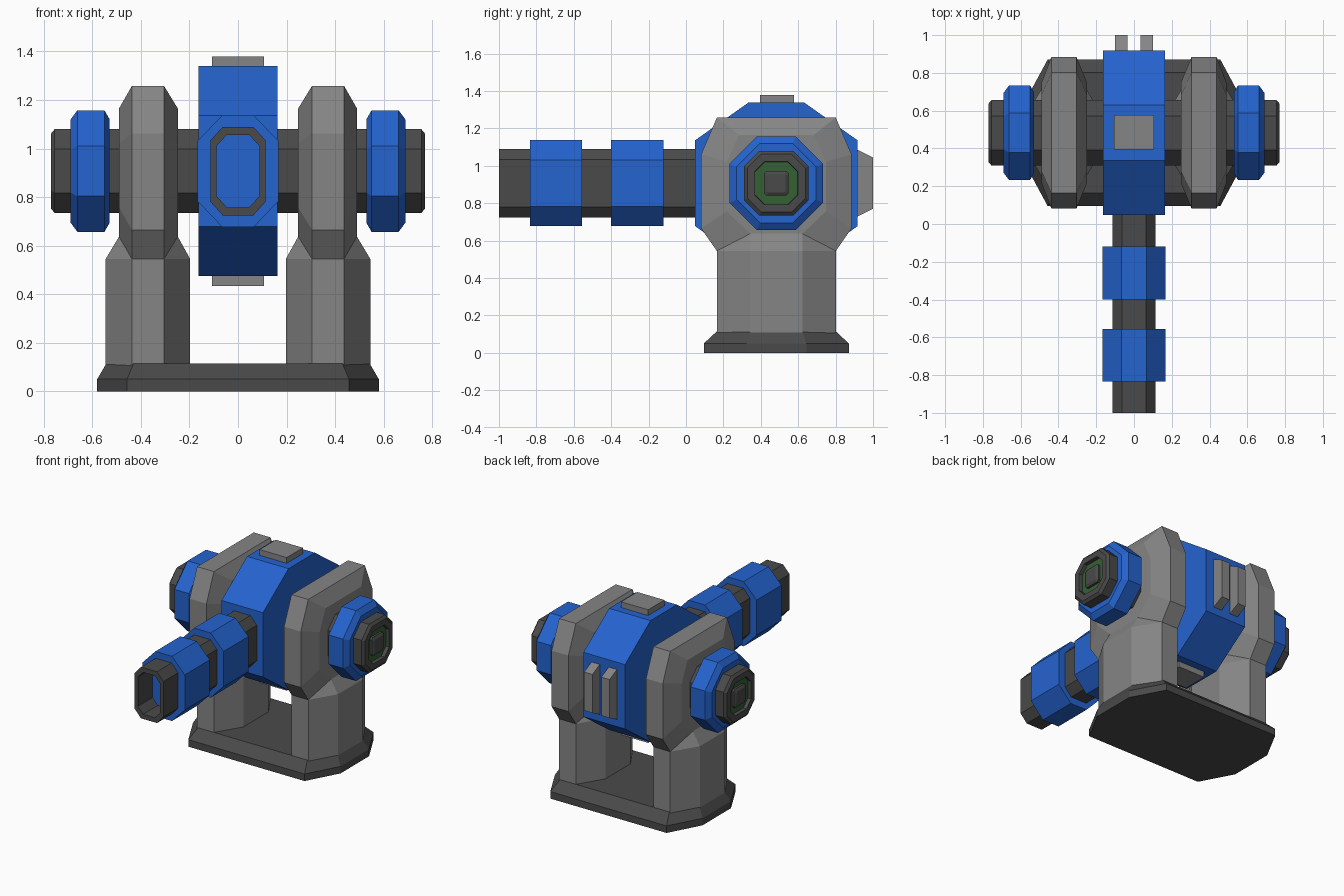
import bpy, bmesh

if "Cube" in bpy.data.objects:
    bpy.data.objects.remove(bpy.data.objects["Cube"])

CY, CZ = 0.483, 0.907      # pivot axis centre


def material(name, rgb):
    m = bpy.data.materials.new(name)
    m.diffuse_color = (*rgb, 1)
    m.use_nodes = True
    m.node_tree.nodes["Principled BSDF"].inputs["Base Color"].default_value = m.diffuse_color
    return m


BLUE = material("blue paint", (0.018, 0.125, 0.62))
GREY = material("mid grey metal", (0.235, 0.235, 0.235))
DARK = material("dark grey metal", (0.068, 0.068, 0.068))
GREEN = material("dark green lens", (0.035, 0.115, 0.035))


def finish(name, bm, mats, mirror=False):
    bmesh.ops.recalc_face_normals(bm, faces=bm.faces[:])
    me = bpy.data.meshes.new(name)
    bm.to_mesh(me)
    bm.free()
    for m in mats:
        me.materials.append(m)
    ob = bpy.data.objects.new(name, me)
    bpy.context.collection.objects.link(ob)
    if mirror:
        mod = ob.modifiers.new("mirror", 'MIRROR')
        mod.use_mirror_merge = False
    return ob


def octagon(a, b, ca, cb):
    """Half sizes a, b; flat-side half lengths ca (on the b sides), cb (on the a sides)."""
    return [(a, -cb), (a, cb), (ca, b), (-ca, b), (-a, cb), (-a, -cb), (-ca, -b), (ca, -b)]


def regular(r, k=0.414):
    return octagon(r, r, r * k, r * k)


def place(axis, t, u, v):
    """Section point (u, v) at station t on an axis."""
    if axis == 'X':
        return (t, CY + u, CZ + v)
    if axis == 'Y':
        return (u, t, CZ + v)
    return (u, CY + v, t)


def loft(name, axis, rings, mats, mirror=False, seg_mat=None, dx=0):
    """Skin a list of (station, section) rings and cap both ends."""
    bm = bmesh.new()
    loops = []
    for t, sec in rings:
        loops.append([bm.verts.new(place(axis, t, u + dx, v)) for u, v in sec])
    n = len(loops[0])
    for s in range(len(loops) - 1):
        for i in range(n):
            j = (i + 1) % n
            bm.faces.new((loops[s][i], loops[s][j], loops[s + 1][j], loops[s + 1][i]))
    caps = [bm.faces.new(loops[0]), bm.faces.new(loops[-1])]
    for c in caps:
        c.material_index = seg_mat or 0
    return finish(name, bm, mats, mirror)


# Base plate with sloped rim
loft("base_plate", 'Z', [(0, octagon(0.58, 0.388, 0.457, 0.16)),
                         (0.05, octagon(0.58, 0.388, 0.457, 0.16)),
                         (0.115, octagon(0.542, 0.318, 0.43, 0.14))], [DARK])

# Support legs: octagonal columns with tapered shoulders
bm = bmesh.new()
for z in (0.10, 0.545):
    for u, v in octagon(0.174, 0.318, 0.066, 0.14):
        bm.verts.new((0.371 + u, CY + v, z))
for x in (0.248, 0.49):
    for y in (-0.14, 0.14):
        bm.verts.new((x, CY + y, 0.637))
bmesh.ops.convex_hull(bm, input=bm.verts[:])
finish("support_leg", bm, [GREY], True)

# Yoke heads: bevelled eight-sided slabs
outer = [(-0.318, 0.351), (0.318, 0.351), (0.402, 0.155), (0.402, -0.242),
         (0.318, -0.362), (-0.318, -0.362), (-0.402, -0.242), (-0.402, 0.155)]
inner = [(-0.2, 0.258), (0.2, 0.258), (0.265, 0.115), (0.265, -0.15),
         (0.14, -0.27), (-0.14, -0.27), (-0.265, -0.15), (-0.265, 0.115)]
loft("yoke_head", 'X', [(0.248, inner), (0.305, outer), (0.437, outer), (0.49, inner)],
     [GREY], True)

# Axle with recessed green ends
half = [(0.755, regular(0.173, 0.52)), (0.77, regular(0.155, 0.52)),
        (0.77, regular(0.115, 0.55)), (0.745, regular(0.113, 0.55))]
loft("axle", 'X', [(-x, s) for x, s in reversed(half)] + half, [DARK, GREEN], seg_mat=1)
loft("axle_plug", 'X', [(0.74, regular(0.066, 0.8)), (0.76, regular(0.066, 0.8)),
                        (0.77, regular(0.05, 0.85))], [DARK], True)

# Blue side discs
loft("side_disc", 'X', [(0.53, regular(0.215)), (0.55, regular(0.25)),
                        (0.662, regular(0.25)), (0.69, regular(0.212))], [BLUE], True)

# Central body
body = octagon(0.435, 0.432, 0.148, 0.229)
loft("central_body", 'X', [(-0.163, body), (0.163, body)], [BLUE])

# Plates on top and bottom of the body
plate = octagon(0.107, 0.091, 0.107, 0.091)
for name, z0, z1 in (("top_plate", 1.32, 1.38), ("bottom_plate", 0.434, 0.49)):
    bm = bmesh.new()
    bmesh.ops.create_cube(bm, size=1)
    for v in bm.verts:
        v.co = (v.co.x * 0.213, CY + 0.003 + v.co.y * 0.182, z0 if v.co.z < 0 else z1)
    finish(name, bm, [GREY])

# Rear fins
bm = bmesh.new()
for x in (0.035, 0.1):
    for y, z in ((0.9, 0.73), (0.92, 0.73), (1.0, 0.77), (1.0, 1.044), (0.92, 1.084), (0.9, 1.084)):
        bm.verts.new((x, y, z))
bmesh.ops.convex_hull(bm, input=bm.verts[:])
finish("rear_fin", bm, [GREY], True)

# Hollow barrel
tube = octagon(0.114, 0.182, 0.063, 0.126)
bore = octagon(0.088, 0.149, 0.046, 0.104)
loft("barrel", 'Y', [(0.08, tube), (-1.0, tube), (-1.0, bore), (-0.65, bore)], [DARK])

# Blue barrel bands
band = octagon(0.166, 0.23, 0.065, 0.125)
for name, y0, y1 in (("front_band", -0.835, -0.555), ("rear_band", -0.4, -0.12)):
    loft(name, 'Y', [(y0, band), (y1, band)], [BLUE])
